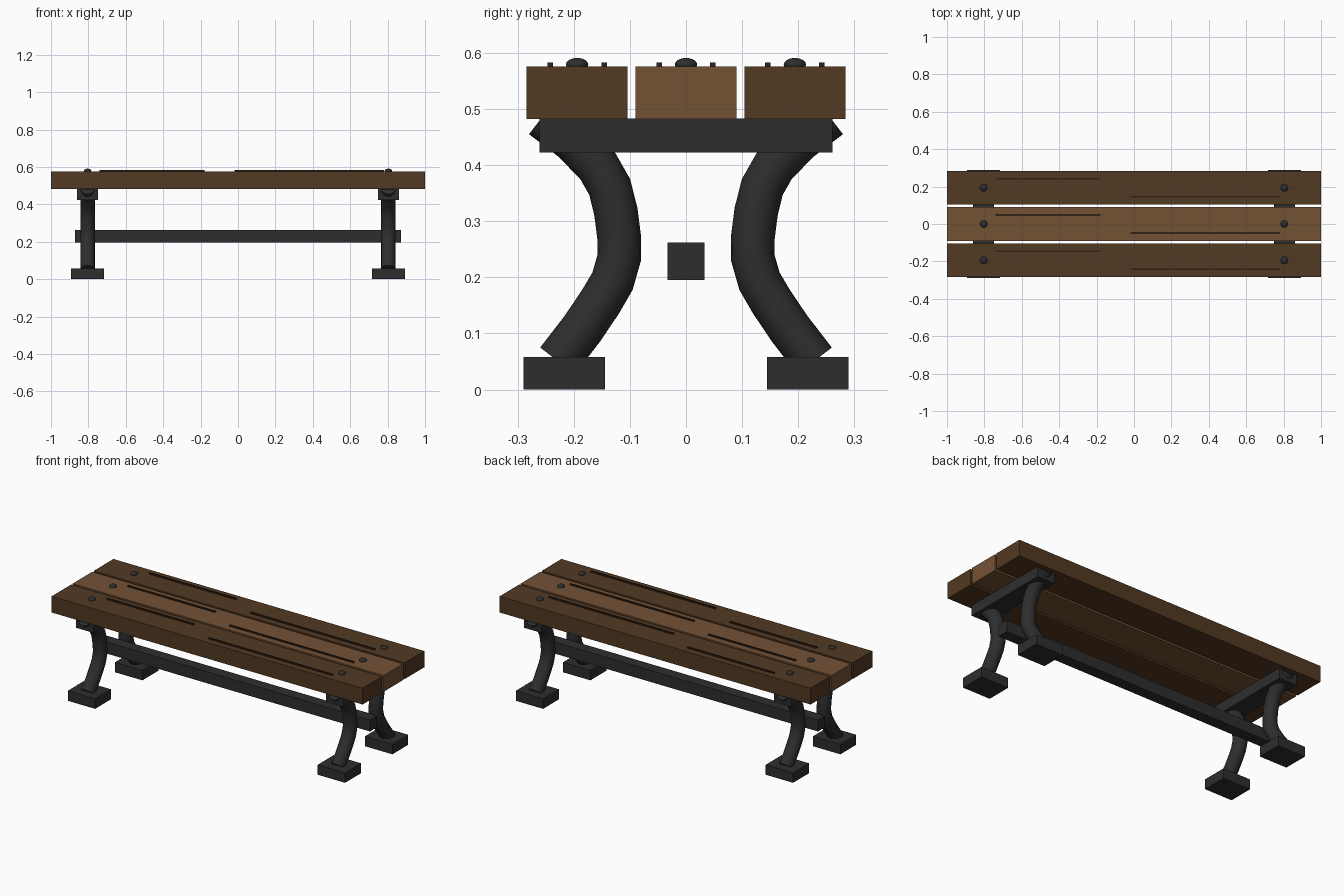
import bpy
import math
from mathutils import Vector

if "Cube" in bpy.data.objects:
    bpy.data.objects.remove(bpy.data.objects["Cube"], do_unlink=True)


def material(name, rgb):
    mat = bpy.data.materials.new(name)
    mat.use_nodes = True
    colour = (*rgb, 1)
    mat.diffuse_color = colour
    mat.node_tree.nodes["Principled BSDF"].inputs["Base Color"].default_value = colour
    return mat


dark_wood = material("dark wood", (0.084, 0.041, 0.016))
light_wood = material("light wood", (0.175, 0.084, 0.036))
grain = material("grain brown", (0.03, 0.016, 0.008))
iron = material("dark iron", (0.027, 0.027, 0.028))


def box(name, low, high, mat):
    low, high = Vector(low), Vector(high)
    bpy.ops.mesh.primitive_cube_add(size=1, location=(low + high) / 2)
    obj = bpy.context.object
    obj.name = name
    obj.scale = high - low
    bpy.ops.object.transform_apply(location=False, rotation=False, scale=True)
    obj.data.materials.append(mat)
    return obj


END_X = 0.804
SEAT_TOP = 0.576

# Seat planks, each with two raised grain lines and two bolts
for label, y, wood in (("front", -0.194, dark_wood), ("middle", 0, light_wood),
                       ("back", 0.194, dark_wood)):
    box(label + "_plank", (-1, y - 0.09, 0.482), (1, y + 0.09, SEAT_TOP), wood)
    for tag, x0, x1, dy in (("left", -0.02, 0.78, -0.048), ("right", -0.74, -0.18, 0.048)):
        box(f"{label}_{tag}_grain", (x0, y + dy - 0.005, SEAT_TOP - 0.002),
            (x1, y + dy + 0.005, 0.583), grain)
    for tag, side in (("left", 1), ("right", -1)):
        bpy.ops.mesh.primitive_uv_sphere_add(segments=12, ring_count=8, radius=0.02,
                                             location=(side * END_X, y, SEAT_TOP + 0.003))
        bolt = bpy.context.object
        bolt.name = f"{label}_{tag}_bolt"
        bolt.scale.z = 0.6
        bolt.data.materials.append(iron)
        bpy.ops.object.shade_smooth_by_angle(angle=math.radians(40))

# Centre line of a curved leg as (y, z)
LEG_PATH = [(0.229, 0.051), (0.185, 0.108), (0.152, 0.157), (0.131, 0.193),
            (0.119, 0.235), (0.119, 0.270), (0.125, 0.317), (0.136, 0.361),
            (0.157, 0.398), (0.200, 0.443), (0.256, 0.486)]
LEG_RADIUS = 0.039
SIDES = 16


def leg(name, x, side):
    """Sweep a round section along the leg path and cap both ends."""
    path = [Vector((x, side * y, z)) for y, z in LEG_PATH]
    verts, faces = [], []
    for i, p in enumerate(path):
        tangent = (path[min(i + 1, len(path) - 1)] - path[max(i - 1, 0)]).normalized()
        across = Vector((1, 0, 0))
        normal = tangent.cross(across)
        for k in range(SIDES):
            a = math.tau * k / SIDES
            verts.append(p + LEG_RADIUS * (math.cos(a) * across + math.sin(a) * normal))
    for i in range(len(path) - 1):
        for k in range(SIDES):
            a, b = i * SIDES + k, i * SIDES + (k + 1) % SIDES
            faces.append((a, b, b + SIDES, a + SIDES))
    faces.append(tuple(reversed(range(SIDES))))
    faces.append(tuple(range(len(verts) - SIDES, len(verts))))
    mesh = bpy.data.meshes.new(name)
    mesh.from_pydata(verts, [], faces)
    mesh.materials.append(iron)
    obj = bpy.data.objects.new(name, mesh)
    bpy.context.collection.objects.link(obj)
    bpy.ops.object.select_all(action="DESELECT")
    obj.select_set(True)
    bpy.context.view_layer.objects.active = obj
    bpy.ops.object.shade_smooth_by_angle(angle=math.radians(40))


# End frames: cross bar, two curved legs and two feet at each end
for tag, sx in (("left", 1), ("right", -1)):
    x = sx * END_X
    box(tag + "_cross_bar", (x - 0.056, -0.261, 0.422), (x + 0.056, 0.261, 0.483), iron)
    for label, sy in (("front", -1), ("back", 1)):
        leg(f"{label}_{tag}_leg", x, sy)
        cy = sy * 0.217
        box(f"{label}_{tag}_foot", (x - 0.088, cy - 0.073, 0), (x + 0.088, cy + 0.073, 0.058), iron)

# Long stretcher between the end frames
box("stretcher", (-0.872, -0.033, 0.195), (0.872, 0.033, 0.262), iron)
